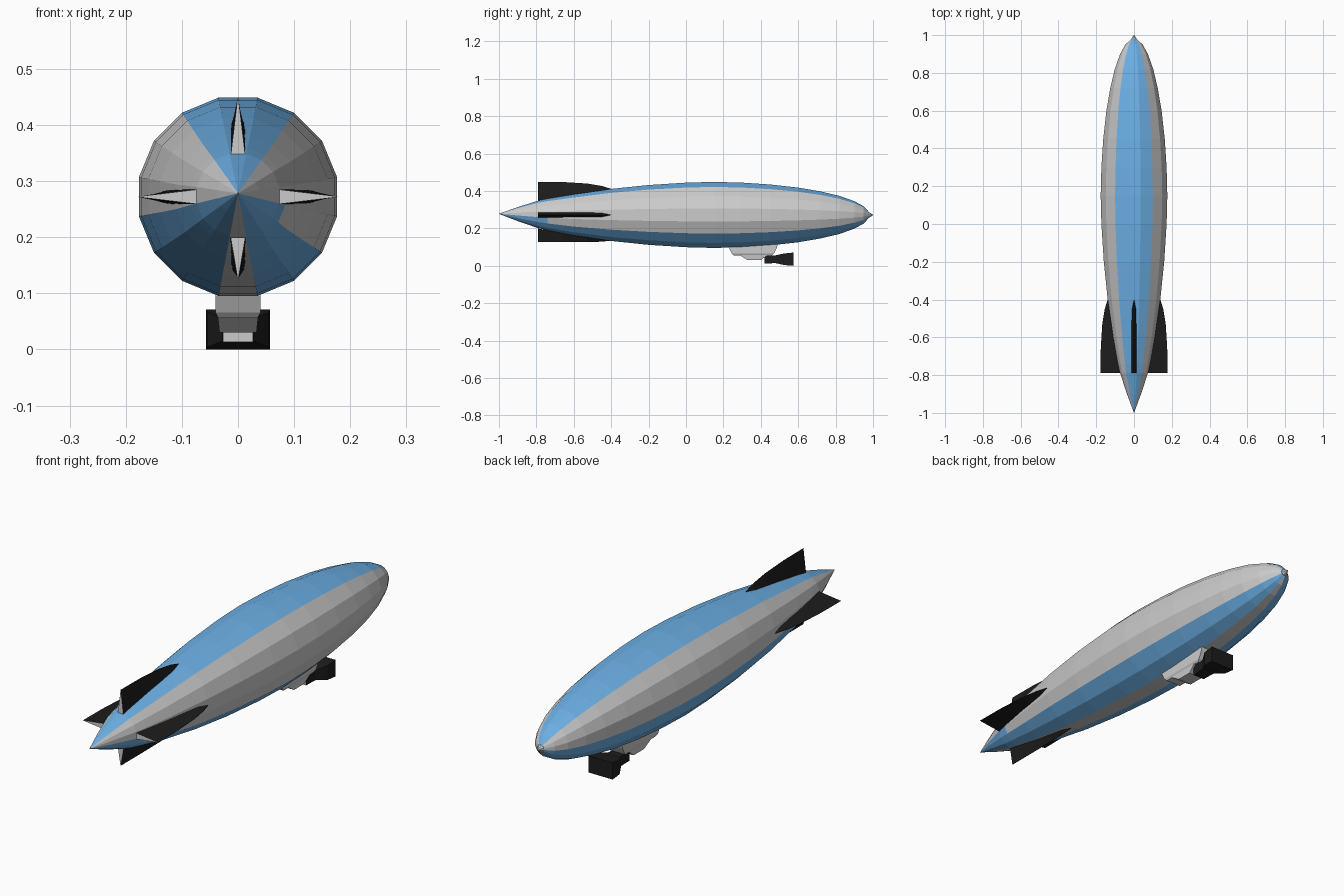
import bpy, bmesh, math

if "Cube" in bpy.data.objects:
    bpy.data.objects.remove(bpy.data.objects["Cube"])

ZC = 0.272      # height of the hull axis
SIDES = 16


def material(name, rgb):
    m = bpy.data.materials.new(name)
    m.diffuse_color = (*rgb, 1)
    m.use_nodes = True
    m.node_tree.nodes["Principled BSDF"].inputs["Base Color"].default_value = m.diffuse_color
    return m


BLUE = material("blue", (0.15, 0.43, 0.78))
BLACK = material("black", (0.012, 0.012, 0.012))


def finish(bm, name, mats=()):
    bmesh.ops.remove_doubles(bm, verts=bm.verts, dist=1e-5)
    bmesh.ops.recalc_face_normals(bm, faces=bm.faces)
    me = bpy.data.meshes.new(name)
    bm.to_mesh(me)
    bm.free()
    for m in mats:
        me.materials.append(m)
    ob = bpy.data.objects.new(name, me)
    bpy.context.collection.objects.link(ob)
    return ob


def loft(bm, rings):
    """Skin closed rings of points and cap both ends; returns (sides, caps)."""
    vs = [[bm.verts.new(p) for p in r] for r in rings]
    n = len(vs[0])
    sides = [bm.faces.new((a[i], a[(i + 1) % n], b[(i + 1) % n], b[i]))
             for a, b in zip(vs, vs[1:]) for i in range(n)]
    return sides, [bm.faces.new(vs[0]), bm.faces.new(vs[-1])]


def ring(y, r, zc=ZC, n=SIDES):
    out = []
    for i in range(n):
        a = 2 * math.pi * (i - 0.5) / n
        out.append((r * math.sin(a), y, zc + r * math.cos(a)))
    return out


# Hull: faceted body of revolution, blue panels picked by facet index
profile = [(-1.0, 0.0005), (-0.9, 0.038), (-0.79, 0.075), (-0.74, 0.086),
           (-0.6, 0.112), (-0.4, 0.142), (-0.2, 0.163), (0.0, 0.176),
           (0.15, 0.18), (0.3, 0.176), (0.45, 0.166), (0.6, 0.149),
           (0.72, 0.128), (0.82, 0.104), (0.9, 0.075), (0.95, 0.047),
           (0.978, 0.016)]
bm = bmesh.new()
sides, caps = loft(bm, [ring(y, r, ZC + 0.006 * max(0, (-0.6 - y) / 0.4))
                        for y, r in profile])
for i, f in enumerate(sides):
    row, k = divmod(i, SIDES)
    if k in (15, 0, 1, 6, 7, 9, 10, 11) or (k == 5 and row < 3):
        f.material_index = 1
finish(bm, "hull", (None, BLUE))

# Nose cap: small cone
bm = bmesh.new()
loft(bm, [ring(0.966, 0.02, n=8), ring(0.982, 0.014, n=8), ring(1.0, 0.001, n=8)])
finish(bm, "nose_cap")


# Tail fins: wedge sections, thick at the hull and sharp at the tip
def fin(name, angle, tips):
    stations = [(-0.79, 0.073, 0.013), (-0.66, 0.096, 0.013),
                (-0.53, 0.117, 0.013), (-0.45, 0.128, 0.012),
                (-0.395, 0.134, 0.0015)]
    c, s = math.cos(angle), math.sin(angle)
    rings = []
    for (y, base, w), tip in zip(stations, tips):
        pts = [(-w, base), (w, base), (0.0006, tip), (-0.0006, tip)]
        rings.append([(x * c + d * s, y, ZC - x * s + d * c) for x, d in pts])
    bm = bmesh.new()
    faces, caps = loft(bm, rings)
    for f in faces:
        f.material_index = 1
    caps[1].material_index = 1
    finish(bm, name, (None, BLACK))


tall = (0.177, 0.176, 0.168, 0.155, 0.138)
short = (0.146, 0.146, 0.145, 0.143, 0.137)
fin("top_fin", 0, tall)
fin("right_fin", math.pi / 2, tall)
fin("left_fin", -math.pi / 2, tall)
fin("bottom_fin", math.pi, short)


def slab(z, x, y0, y1):
    return [(-x, y0, z), (x, y0, z), (x, y1, z), (-x, y1, z)]


# Gondola: cabin under the hull with a smaller keel beneath
bm = bmesh.new()
loft(bm, [slab(0.115, 0.04, 0.23, 0.49), slab(0.095, 0.04, 0.23, 0.485),
          slab(0.066, 0.04, 0.245, 0.47), slab(0.056, 0.035, 0.255, 0.46)])
finish(bm, "gondola_cabin")
bm = bmesh.new()
loft(bm, [slab(0.058, 0.036, 0.285, 0.435), slab(0.03, 0.033, 0.33, 0.40)])
finish(bm, "gondola_keel")


# Engine duct: narrow box flaring out towards the nose, bare grey rear end
def frame(y, x, z0, z1):
    return [(-x, y, z0), (x, y, z0), (x, y, z1), (-x, y, z1)]


bm = bmesh.new()
faces, caps = loft(bm, [frame(0.42, 0.027, 0.013, 0.056),
                        frame(0.48, 0.030, 0.014, 0.056),
                        frame(0.525, 0.055, 0.004, 0.066),
                        frame(0.575, 0.057, 0.0, 0.071)])
for f in faces + caps[1:]:
    f.material_index = 1
finish(bm, "engine_duct", (None, BLACK))
